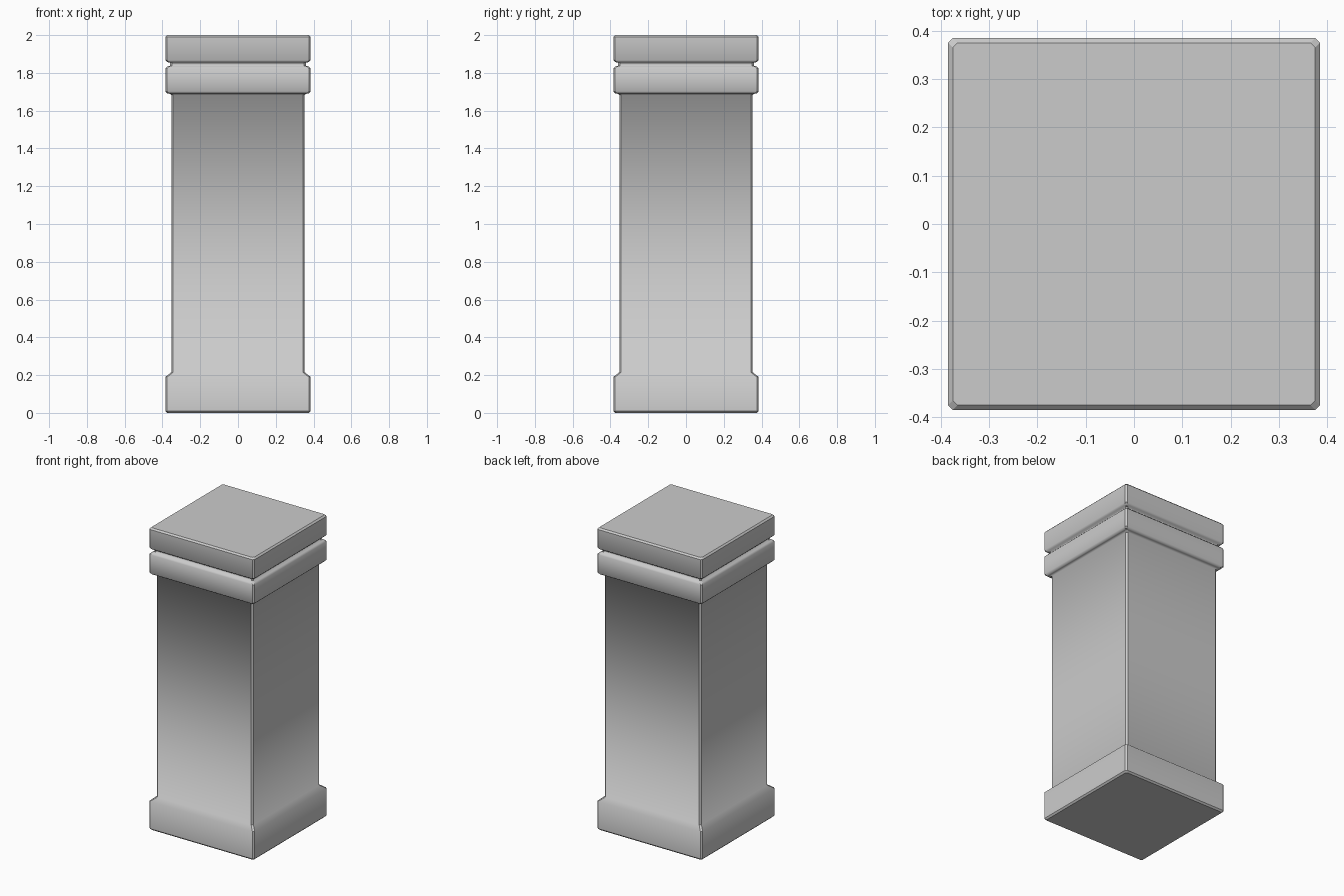
import bpy, bmesh

if "Cube" in bpy.data.objects:
    bpy.data.objects.remove(bpy.data.objects["Cube"])

CHAMFER = 0.01

# (half width, height) from the ground up
PROFILE = [
    (0.375, 0.0), (0.385, 0.01),                    # base plinth
    (0.385, 0.19), (0.353, 0.215),                  # sloped ledge into shaft
    (0.353, 1.683), (0.365, 1.692), (0.375, 1.692), (0.385, 1.702),  # lower cap band
    (0.385, 1.823), (0.375, 1.833), (0.36, 1.837),  # groove
    (0.36, 1.854), (0.375, 1.857), (0.385, 1.867),  # upper cap slab
    (0.385, 1.99), (0.375, 2.0),
]


def square_ring(bm, half, z):
    """Square outline with cut corners."""
    k = half - CHAMFER
    pts = [(k, -half), (half, -k), (half, k), (k, half),
           (-k, half), (-half, k), (-half, -k), (-k, -half)]
    return [bm.verts.new((x, y, z)) for x, y in pts]


bm = bmesh.new()
rings = [square_ring(bm, h, z) for h, z in PROFILE]

# side walls
for low, high in zip(rings, rings[1:]):
    for i in range(8):
        j = (i + 1) % 8
        bm.faces.new((low[i], low[j], high[j], high[i])).smooth = True

# flat underside and top
bm.faces.new(rings[0][::-1])
bm.faces.new(rings[-1])

# crisp vertical corners and outer rims, soft ledges
for e in bm.edges:
    a, b = e.verts
    z = (a.co.z + b.co.z) / 2
    vertical = abs(a.co.z - b.co.z) > 1e-4 or abs(abs(a.co.x) - abs(b.co.x)) > 1e-4 and abs(abs(a.co.y) - abs(b.co.y)) > 1e-4
    if vertical or z < 0.02 or z > 1.98:
        e.smooth = False
bmesh.ops.recalc_face_normals(bm, faces=bm.faces)

mesh = bpy.data.meshes.new("square_pillar")
bm.to_mesh(mesh)
bm.free()
pillar = bpy.data.objects.new("square_pillar", mesh)
bpy.context.collection.objects.link(pillar)
